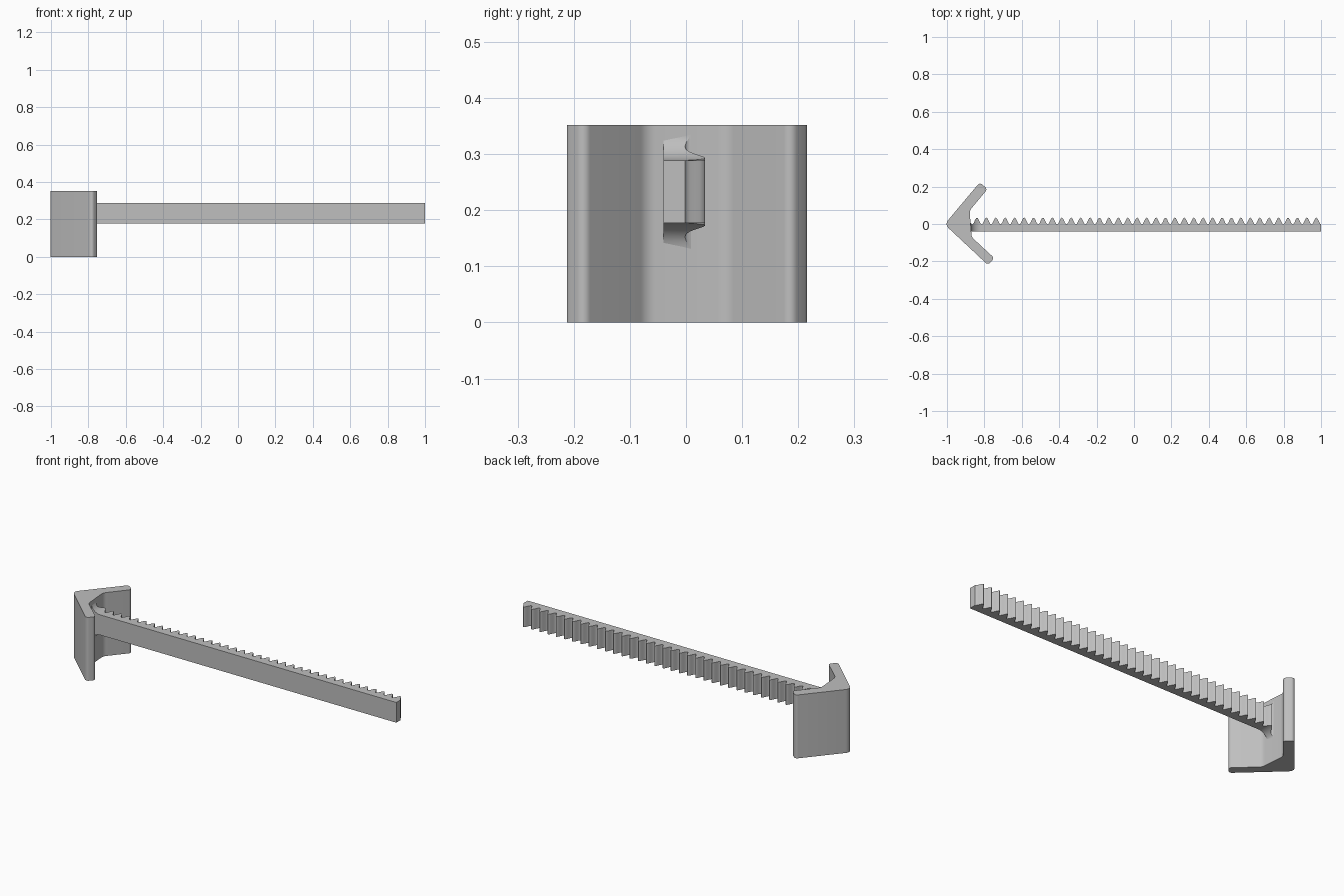
import bpy, math
from mathutils import Vector

cube = bpy.data.objects.get("Cube")
if cube:
    bpy.data.objects.remove(cube, do_unlink=True)

GREY = (0.52, 0.52, 0.52, 1)
mat = bpy.data.materials.new("light grey plastic")
mat.use_nodes = True
mat.diffuse_color = GREY
mat.node_tree.nodes["Principled BSDF"].inputs["Base Color"].default_value = GREY


def add_part(name, verts, faces):
    mesh = bpy.data.meshes.new(name)
    mesh.from_pydata(verts, [], faces)
    mesh.materials.append(mat)
    obj = bpy.data.objects.new(name, mesh)
    bpy.context.collection.objects.link(obj)
    bpy.ops.object.select_all(action="DESELECT")
    obj.select_set(True)
    bpy.context.view_layer.objects.active = obj
    bpy.ops.object.mode_set(mode="EDIT")
    bpy.ops.mesh.select_all(action="SELECT")
    bpy.ops.mesh.normals_make_consistent(inside=False)
    bpy.ops.object.mode_set(mode="OBJECT")
    bpy.ops.object.shade_smooth_by_angle(angle=math.radians(35))
    return obj


def rounded(corners, steps=6):
    """Outline with each (x, y, radius) corner replaced by an arc."""
    out = []
    for i, (x, y, r) in enumerate(corners):
        p = Vector((x, y))
        a = (Vector(corners[i - 1][:2]) - p).normalized()
        b = (Vector(corners[(i + 1) % len(corners)][:2]) - p).normalized()
        half = a.angle(b) / 2
        centre = p + (a + b).normalized() * r / math.sin(half)
        start = p + a * r / math.tan(half) - centre
        end = p + b * r / math.tan(half) - centre
        sweep = start.angle_signed(end)
        for k in range(steps + 1):
            t = -sweep * k / steps
            c, s = math.cos(t), math.sin(t)
            out.append(centre + Vector((start.x * c - start.y * s,
                                        start.x * s + start.y * c)))
    return out


# V-shaped bracket: rounded outline extruded upward
outline = rounded([
    (-1.013, -0.002, 0.03),
    (-0.781, -0.219, 0.016), (-0.747, -0.182, 0.016),
    (-0.868, -0.070, 0.04), (-0.879, 0.072, 0.04),
    (-0.783, 0.187, 0.016), (-0.825, 0.222, 0.016),
])
n = len(outline)
HEIGHT = 0.352
verts = [(p.x, p.y, z) for z in (0, HEIGHT) for p in outline]
faces = [(i, (i + 1) % n, (i + 1) % n + n, i + n) for i in range(n)]
faces += [tuple(range(n)), tuple(range(n, 2 * n))]
add_part("v_bracket", verts, faces)

# Toothed bar: rectangular sections lofted along x, flaring at the bracket
TEETH, PITCH, STEPS = 37, 0.0504, 12
WALL, FILLET = -0.875, 0.057
MID_Z, HALF = 0.233, 0.056
BACK, ROOT, TIP = -0.040, -0.002, 0.034


def tooth_y(x):
    wave = 0.5 - 0.5 * math.cos(2 * math.pi * (1 - x) / PITCH)
    return ROOT + (TIP - ROOT) * wave


def half_height(x):
    d = min(max(WALL + FILLET - x, 0), FILLET)
    return HALF + FILLET - math.sqrt(FILLET ** 2 - d ** 2)


xs = [1 - PITCH * i / STEPS for i in range(TEETH * STEPS + 6)]
verts, faces = [], []
for x in xs:
    h = half_height(x)
    y = tooth_y(x)
    verts += [(x, BACK, MID_Z - h), (x, y, MID_Z - h),
              (x, y, MID_Z + h), (x, BACK, MID_Z + h)]
for i in range(len(xs) - 1):
    a, b = 4 * i, 4 * i + 4
    faces += [(a + k, a + (k + 1) % 4, b + (k + 1) % 4, b + k) for k in range(4)]
last = 4 * len(xs) - 4
faces += [(0, 1, 2, 3), (last, last + 1, last + 2, last + 3)]
add_part("toothed_bar", verts, faces)
